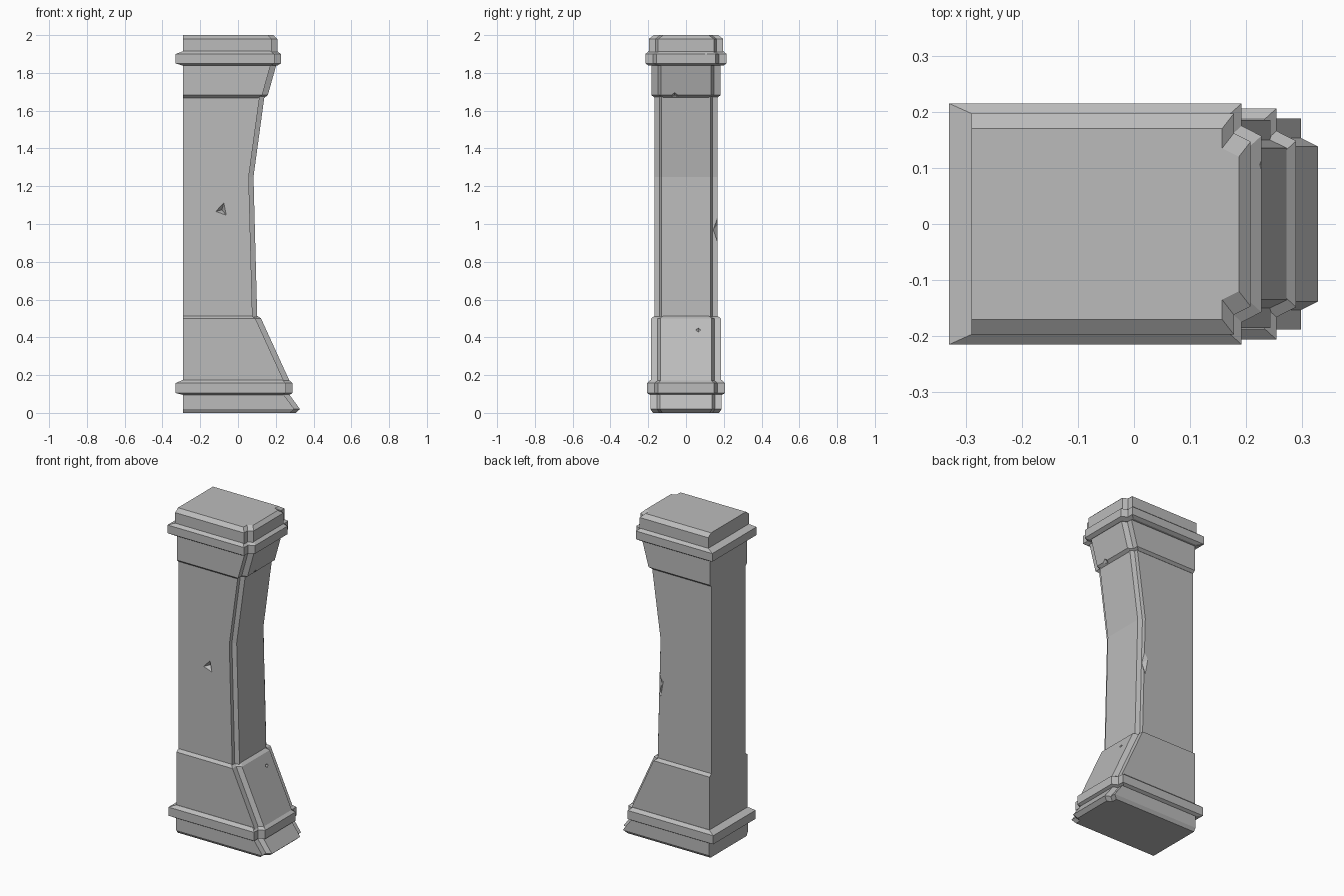
import bpy
import bmesh
from mathutils import Vector

cube = bpy.data.objects.get("Cube")
if cube:
    bpy.data.objects.remove(cube, do_unlink=True)

stone = bpy.data.materials.new("grey_stone")
stone.use_nodes = True
GREY = (0.5, 0.5, 0.5, 1)
stone.diffuse_color = GREY
bsdf = stone.node_tree.nodes["Principled BSDF"]
bsdf.inputs["Base Color"].default_value = GREY
bsdf.inputs["Roughness"].default_value = 0.9

BACK, TRIM_BACK = -0.29, -0.33


def section(back, front, width, notch):
    """Half outline with a stepped front corner, mirrored across y."""
    depth, step, inset = notch
    side = front - depth
    half = [(back, width), (side, width), (side, width - step), (front, width - inset)]
    return [(x, -y) for x, y in half] + half[::-1]


def add_object(name, bm):
    bmesh.ops.recalc_face_normals(bm, faces=bm.faces[:])
    mesh = bpy.data.meshes.new(name)
    bm.to_mesh(mesh)
    bm.free()
    mesh.materials.append(stone)
    obj = bpy.data.objects.new(name, mesh)
    bpy.context.collection.objects.link(obj)
    return obj


def loft(name, notch, levels):
    """Skin between sections given as (height, back, front, half width)."""
    bm = bmesh.new()
    rings = [[bm.verts.new((x, y, z)) for x, y in section(back, front, w, notch)]
             for z, back, front, w in levels]
    for low, high in zip(rings, rings[1:]):
        for i in range(len(low)):
            j = (i + 1) % len(low)
            bm.faces.new((low[i], low[j], high[j], high[i]))
    bm.faces.new(rings[0][::-1])
    bm.faces.new(rings[-1])
    return add_object(name, bm)


def chip(target, name, centre, size, sides=4, turn=0.3):
    """Cut a faceted chip out of a part."""
    bm = bmesh.new()
    for end in (-1, 1):
        bm.verts.new((0, end, 0))
    ring = Vector((0, 0, 1))
    from_axis = Vector((0, 1, 0))
    from mathutils import Matrix
    for i in range(sides):
        bm.verts.new(Matrix.Rotation(turn + 6.2832 * i / sides, 3, from_axis) @ ring)
    bmesh.ops.convex_hull(bm, input=bm.verts[:])
    for v in bm.verts:
        v.co = Vector(c + s * p for c, s, p in zip(centre, size, v.co))
    cutter = add_object(name, bm)
    cutter.hide_render = True
    cutter.hide_viewport = True
    cutter.display_type = 'WIRE'
    mod = target.modifiers.new(name, 'BOOLEAN')
    mod.operation = 'DIFFERENCE'
    mod.solver = 'EXACT'
    mod.object = cutter
    # Bake the cut and drop the helper
    bpy.context.view_layer.update()
    graph = bpy.context.evaluated_depsgraph_get()
    result = bpy.data.meshes.new_from_object(target.evaluated_get(graph))
    target.modifiers.clear()
    target.data = result
    bpy.data.objects.remove(cutter, do_unlink=True)


WIDE = (0.035, 0.04, 0.058)
MEDIUM = (0.03, 0.035, 0.05)
NARROW = (0.025, 0.025, 0.036)

# Flared foot
loft("base", MEDIUM, [
    (0, BACK, 0.305, 0.175), (0.02, BACK, 0.328, 0.188), (0.11, BACK, 0.262, 0.188)])

# Lower moulding
loft("lower_trim", WIDE, [
    (0.095, BACK, 0.27, 0.19), (0.105, TRIM_BACK, 0.289, 0.206),
    (0.158, TRIM_BACK, 0.289, 0.206), (0.175, BACK, 0.268, 0.187)])

# Sloping pedestal
lower_block = loft("lower_block", MEDIUM, [
    (0.16, BACK, 0.277, 0.185), (0.5, BACK, 0.122, 0.185), (0.515, BACK, 0.1, 0.165)])

# Bent shaft
shaft = loft("shaft", NARROW, [
    (0.5, BACK, 0.102, 0.166), (1.25, BACK, 0.082, 0.166), (1.69, BACK, 0.142, 0.166)])

# Flared capital
upper_block = loft("upper_block", MEDIUM, [
    (1.668, BACK, 0.138, 0.167), (1.682, BACK, 0.158, 0.182), (1.85, BACK, 0.205, 0.182)])

# Upper moulding
upper_trim = loft("upper_trim", WIDE, [
    (1.838, BACK, 0.207, 0.197), (1.85, TRIM_BACK, 0.227, 0.215),
    (1.9, TRIM_BACK, 0.227, 0.215), (1.915, BACK, 0.207, 0.197)])

# Bevelled cap
loft("cap", MEDIUM, [
    (1.9, BACK, 0.208, 0.197), (1.98, BACK, 0.208, 0.197), (2, BACK, 0.187, 0.17)])

# Weathering chips
chip(shaft, "front_chip", (-0.085, -0.167, 1.075), (0.035, 0.03, 0.04), 3)
chip(shaft, "edge_chip", (0.065, 0.172, 0.97), (0.035, 0.028, 0.1))
chip(upper_block, "capital_chip", (0.165, -0.06, 1.67), (0.025, 0.045, 0.035))
chip(upper_trim, "moulding_chip", (0.23, 0.105, 1.912), (0.016, 0.045, 0.014))
chip(lower_block, "pedestal_chip", (0.152, 0.065, 0.44), (0.015, 0.015, 0.015))
